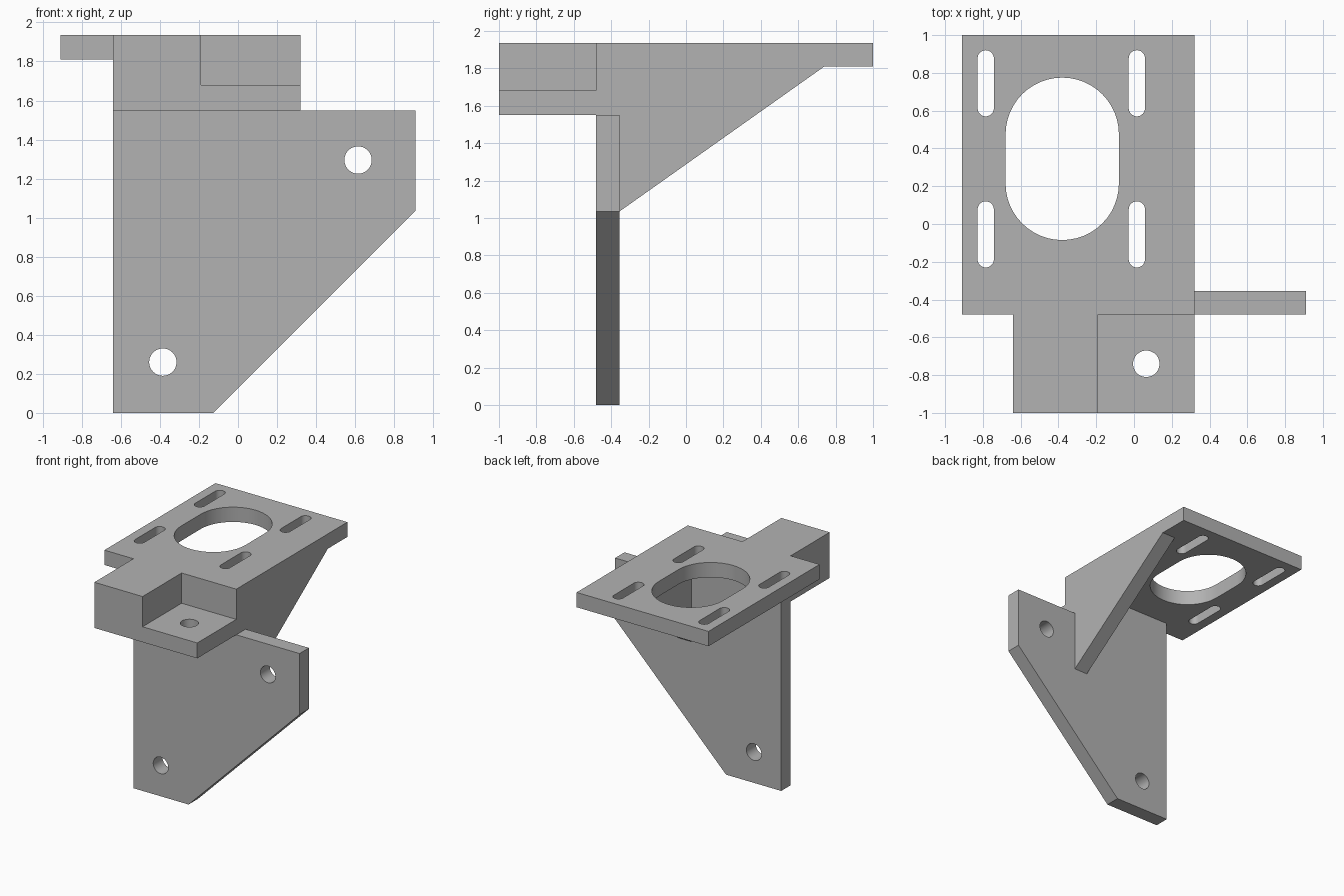
import bpy, bmesh
from math import cos, sin, pi, radians

cube = bpy.data.objects.get("Cube")
if cube:
    bpy.data.objects.remove(cube, do_unlink=True)

grey = bpy.data.materials.new("plain grey")
grey.use_nodes = True
colour = (0.45, 0.45, 0.45, 1)
grey.diffuse_color = colour
grey.node_tree.nodes["Principled BSDF"].inputs["Base Color"].default_value = colour

# Shared levels
LEFT, RIGHT, EDGE = -0.64, 0.32, 0.91
TOP, PLATE_Z, BLOCK_Z = 1.935, 1.81, 1.55
FRONT, BACK = -0.48, -0.355


def prism(name, axis, outline, low, high):
    """Extrude a 2D outline along the given axis between two levels."""
    def place(a, b, level):
        return {"x": (level, a, b), "y": (a, level, b), "z": (a, b, level)}[axis]

    bm = bmesh.new()
    lower = [bm.verts.new(place(a, b, low)) for a, b in outline]
    upper = [bm.verts.new(place(a, b, high)) for a, b in outline]
    bm.faces.new(lower)
    bm.faces.new(upper)
    count = len(outline)
    for i in range(count):
        j = (i + 1) % count
        bm.faces.new((lower[i], lower[j], upper[j], upper[i]))
    bmesh.ops.recalc_face_normals(bm, faces=bm.faces)
    mesh = bpy.data.meshes.new(name)
    bm.to_mesh(mesh)
    bm.free()
    mesh.materials.append(grey)
    obj = bpy.data.objects.new(name, mesh)
    bpy.context.collection.objects.link(obj)
    return obj


def slot(cx, cy, radius, half=0.0, steps=24):
    """Outline of a round hole, stretched along its second axis by half."""
    points = []
    for side, start in ((1, 0), (-1, pi)):
        for i in range(steps + 1):
            if half == 0 and i == steps:
                continue
            a = start + pi * i / steps
            points.append((cx + radius * cos(a), cy + side * half + radius * sin(a)))
    return points


def combine(target, other, operation):
    """Apply a boolean and remove the helper."""
    other.hide_render = True
    mod = target.modifiers.new("boolean", "BOOLEAN")
    mod.operation, mod.solver, mod.object = operation, "EXACT", other
    graph = bpy.context.evaluated_depsgraph_get()
    graph.update()
    mesh = bpy.data.meshes.new_from_object(target.evaluated_get(graph))
    target.modifiers.clear()
    target.data = mesh
    bpy.data.objects.remove(other, do_unlink=True)


# Horizontal motor plate
bracket = prism("mounting_bracket", "z",
                [(-EDGE, FRONT), (RIGHT, FRONT), (RIGHT, 1), (-EDGE, 1)], PLATE_Z, TOP)

# Upright plate with a sloping lower corner
upright = prism("upright_plate", "y",
                [(LEFT, 0), (-0.125, 0), (EDGE, 1.035), (EDGE, BLOCK_Z),
                 (RIGHT, BLOCK_Z), (RIGHT, PLATE_Z), (LEFT, PLATE_Z)], FRONT, BACK)

# Triangular rib under the motor plate
rib = prism("support_rib", "x",
            [(BACK, 1.035), (0.74, PLATE_Z), (BACK, PLATE_Z)], RIGHT - 0.125, RIGHT)

# Front block with a stepped ledge
block = prism("front_block", "y",
              [(LEFT, BLOCK_Z), (RIGHT, BLOCK_Z), (RIGHT, 1.68),
               (-0.19, 1.68), (-0.19, TOP), (LEFT, TOP)], -1, FRONT)

for part in (upright, rib, block):
    combine(bracket, part, "UNION")

# Large opening and four adjustment slots
cuts = [("z", slot(-0.38, 0.345, 0.3, 0.13), 1.7, 2.1)]
for x in (-0.785, 0.015):
    for y in (-0.055, 0.745):
        cuts.append(("z", slot(x, y, 0.043, 0.132), 1.7, 2.1))

# Bolt holes in the ledge and the upright plate
cuts.append(("z", slot(0.065, -0.74, 0.07), 1.4, 1.8))
for x, z in ((-0.385, 0.26), (0.615, 1.295)):
    cuts.append(("y", slot(x, z, 0.07), -0.6, -0.2))

for cut in cuts:
    combine(bracket, prism("hole_cutter", *cut), "DIFFERENCE")

# Smooth hole walls, crisp edges elsewhere
bpy.ops.object.select_all(action="DESELECT")
bracket.select_set(True)
bpy.context.view_layer.objects.active = bracket
bpy.ops.object.shade_smooth_by_angle(angle=radians(30))
